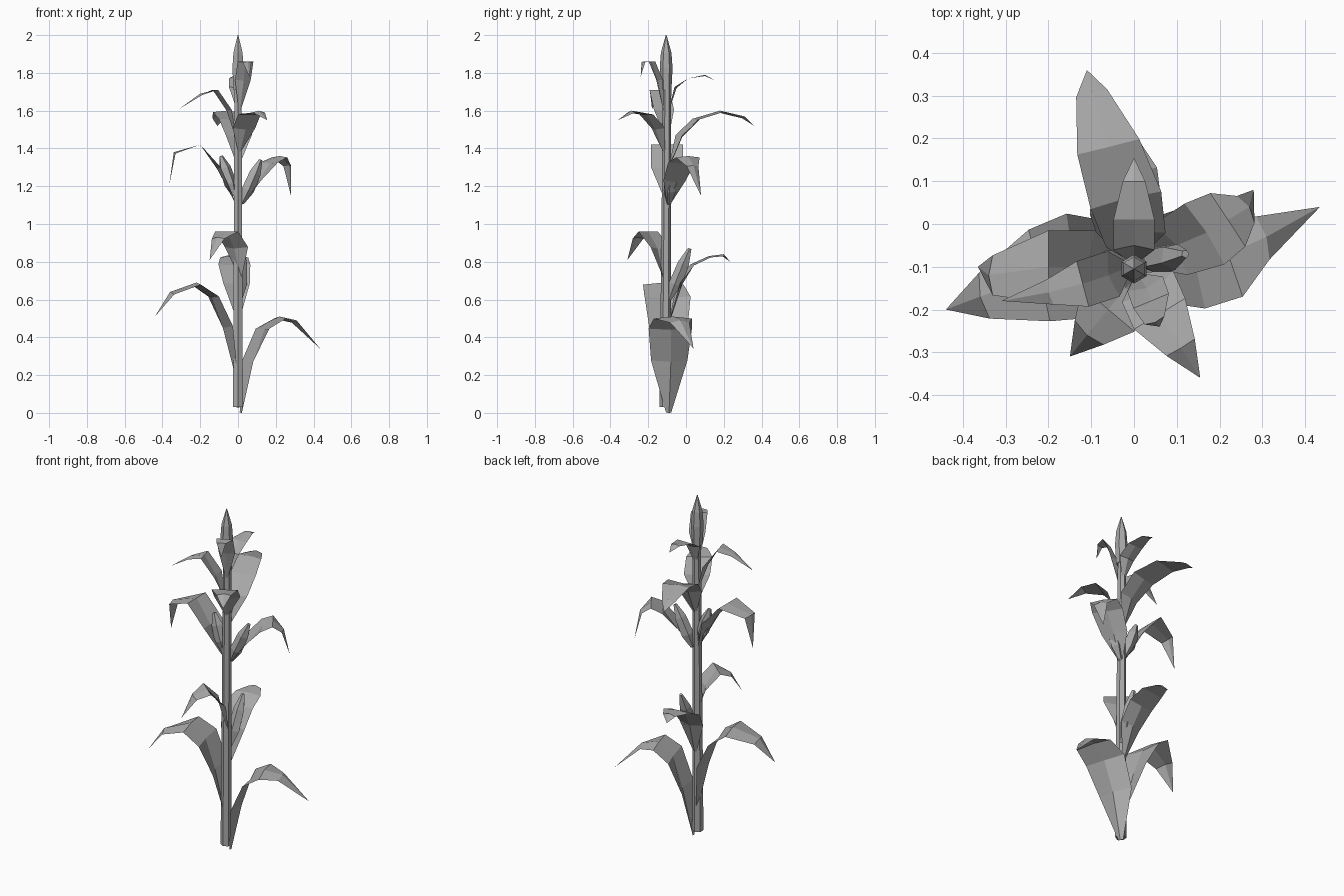
import bpy
from math import cos, sin, tau
from mathutils import Vector

cube = bpy.data.objects.get("Cube")
if cube:
    bpy.data.objects.remove(cube, do_unlink=True)

color = (0.4, 0.4, 0.4, 1)
grey = bpy.data.materials.new("plant grey")
grey.use_nodes = True
grey.diffuse_color = color
grey.node_tree.nodes["Principled BSDF"].inputs["Base Color"].default_value = color


def add_mesh(name, verts, faces):
    mesh = bpy.data.meshes.new(name)
    mesh.from_pydata(verts, [], faces)
    mesh.materials.append(grey)
    obj = bpy.data.objects.new(name, mesh)
    bpy.context.collection.objects.link(obj)


def leaf(name, half_width, path, fold=0.5):
    """Strip either side of a midrib: cupped at the base, drooping at the point."""
    mid = [Vector(p) for p in path]
    reach = mid[-1] - mid[0]
    side = Vector((-reach.y, reach.x, 0)).normalized()
    last = len(mid) - 1
    verts, faces = [], []
    for i, p in enumerate(mid[:-1]):
        along = (mid[i + 1] - mid[max(i - 1, 0)]).normalized()
        up = along.cross(side).normalized()
        if up.z < 0:
            up = -up
        # Widens quickly from the base, then tapers evenly to the point
        t = i / last
        w = half_width * min(0.12 + 3.6 * t, 1, 2.2 * (1 - t))
        lift = up * w * fold * (1 - 2 * t)
        verts += [p + side * w + lift, p, p - side * w + lift]
        if i:
            a, b = 3 * (i - 1), 3 * i
            faces += [(a, a + 1, b + 1, b), (a + 1, a + 2, b + 2, b + 1)]
    tip, b = len(verts), len(verts) - 3
    verts.append(mid[-1])
    faces += [(b, b + 1, tip), (b + 1, b + 2, tip)]
    add_mesh(name, verts, faces)


def spindle(name, base, tip, rings, sides=6):
    """Faceted solid along an axis; rings are (fraction, radius)."""
    base, tip = Vector(base), Vector(tip)
    axis = tip - base
    turn = axis.to_track_quat('Z', 'Y')
    verts, faces = [], []
    for fraction, radius in rings:
        for s in range(sides):
            angle = tau * (s + 0.5) / sides
            spoke = Vector((cos(angle), sin(angle), 0)) * radius
            verts.append(base + axis * fraction + turn @ spoke)
    for i in range(len(rings) - 1):
        for s in range(sides):
            n = (s + 1) % sides
            a, b = i * sides, (i + 1) * sides
            faces.append((a + s, a + n, b + n, b + s))
    faces.append(tuple(reversed(range(sides))))
    faces.append(tuple(range(len(verts) - sides, len(verts))))
    add_mesh(name, verts, faces)


# Stalk and pointed tassel
spindle("stalk", (0, -0.11, 0.03), (0, -0.1, 1.75), [(0, 0.03), (1, 0.022)])
spindle("tassel", (0, -0.105, 1.71), (0, -0.105, 2),
        [(0, 0.028), (0.4, 0.034), (0.68, 0.028), (1, 0.002)])

# Ears
ear_rings = [(0, 0.012), (0.3, 0.035), (0.7, 0.032), (1, 0.01)]
for name, base, tip in [
    ("left_ear", (0.02, -0.09, 1.11), (0.12, -0.07, 1.34)),
    ("right_ear", (-0.02, -0.1, 1.15), (-0.09, -0.09, 1.36)),
    ("back_ear", (0.01, -0.09, 0.6), (0.02, 0.02, 0.87)),
]:
    spindle(name, base, tip, ear_rings, sides=5)

# Lower leaves
leaf("lower_left_leaf", 0.12, [(0.02, -0.09, 0), (0.08, -0.08, 0.27), (0.14, -0.08, 0.44),
     (0.22, -0.07, 0.51), (0.31, -0.03, 0.49), (0.435, 0.04, 0.34)])
leaf("lower_right_leaf", 0.125, [(-0.01, -0.1, 0.18), (-0.08, -0.1, 0.45), (-0.14, -0.1, 0.61),
     (-0.22, -0.12, 0.69), (-0.36, -0.17, 0.64), (-0.44, -0.2, 0.51)])
leaf("lower_front_leaf", 0.08, [(0.01, -0.12, 0.72), (-0.02, -0.15, 0.87), (-0.06, -0.2, 0.96),
     (-0.11, -0.26, 0.93), (-0.15, -0.31, 0.81)])
leaf("lower_back_leaf", 0.085, [(0, -0.08, 0.5), (-0.01, -0.02, 0.68), (-0.02, 0.04, 0.78),
     (-0.02, 0.12, 0.83), (-0.03, 0.2, 0.84), (-0.04, 0.235, 0.8)])

# Middle leaves
leaf("middle_right_leaf", 0.085, [(-0.02, -0.1, 1.12), (-0.11, -0.1, 1.29), (-0.2, -0.1, 1.42),
     (-0.34, -0.12, 1.38), (-0.365, -0.1, 1.2)])
leaf("middle_left_leaf", 0.085, [(0.02, -0.09, 1.1), (0.1, -0.05, 1.22), (0.17, -0.02, 1.32),
     (0.22, 0.01, 1.36), (0.27, 0.04, 1.31), (0.28, 0.08, 1.15)])

# Upper leaves
leaf("upper_back_leaf", 0.085, [(0, -0.08, 1.32), (0, -0.02, 1.46), (-0.02, 0.06, 1.55),
     (-0.06, 0.18, 1.6), (-0.1, 0.31, 1.57), (-0.11, 0.36, 1.52)])
leaf("upper_front_leaf", 0.07, [(0.01, -0.12, 1.38), (0.04, -0.16, 1.5), (0.06, -0.21, 1.58),
     (0.11, -0.29, 1.6), (0.155, -0.36, 1.55)])
leaf("upper_right_leaf", 0.055, [(-0.01, -0.1, 1.45), (-0.06, -0.12, 1.6), (-0.12, -0.14, 1.71),
     (-0.2, -0.16, 1.69), (-0.31, -0.18, 1.61)])
leaf("top_back_leaf", 0.048, [(0, -0.09, 1.6), (0, -0.05, 1.72), (0, 0.01, 1.77),
     (0, 0.1, 1.79), (0, 0.155, 1.76)])
leaf("top_front_leaf", 0.045, [(0.01, -0.12, 1.6), (0.03, -0.15, 1.76), (0.04, -0.18, 1.86),
     (0.05, -0.23, 1.86), (0.06, -0.24, 1.78)])
